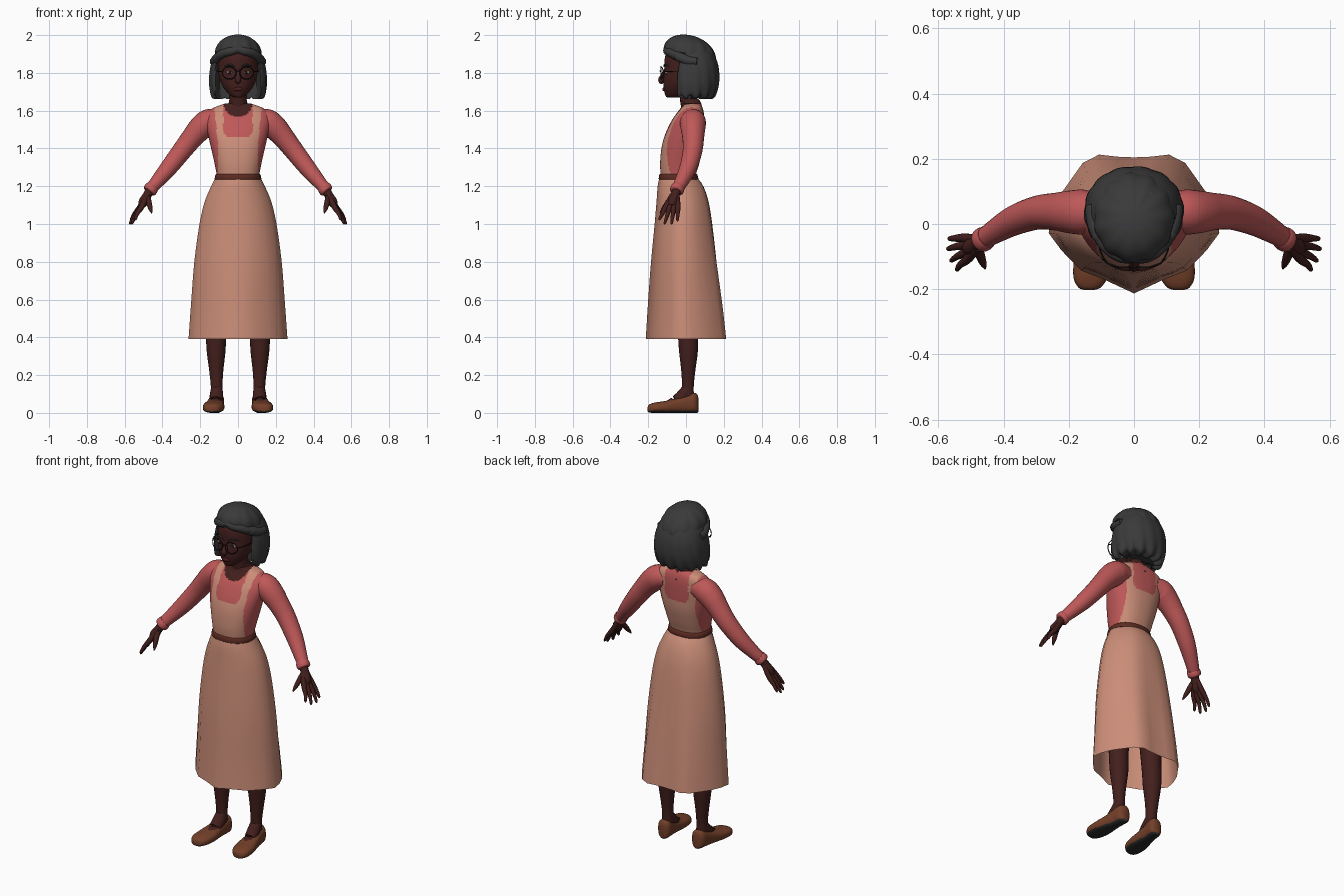
import bpy, bmesh, math
from mathutils import Vector

if "Cube" in bpy.data.objects:
    bpy.data.objects.remove(bpy.data.objects["Cube"])

COLOURS = {
    "skin": (.055, .014, .012), "hair": (.042, .042, .043), "shirt": (.52, .098, .098),
    "dress": (.6, .27, .19), "belt_leather": (.11, .024, .016), "shoe_leather": (.17, .05, .022),
    "sole_rubber": (.025, .023, .023), "frame_black": (.01, .008, .008),
    "eye": (.3, .25, .18), "lips": (.075, .012, .012)}
MAT = {}
for key, col in COLOURS.items():
    MAT[key] = bpy.data.materials.new(key)
    MAT[key].diffuse_color = (*col, 1)


def smooth(pts, n):
    """Catmull-Rom interpolation of stations, n steps per span."""
    out = []
    for i in range(len(pts) - 1):
        p = [pts[max(0, min(len(pts) - 1, i + k))] for k in (-1, 0, 1, 2)]
        for s in range(n):
            t = s / n
            out.append(tuple(.5 * (2 * b + (c - a) * t + (2 * a - 5 * b + 4 * c - d) * t * t
                                   + (3 * b - a - 3 * c + d) * t ** 3) for a, b, c, d in zip(*p)))
    return out + [tuple(pts[-1])]


def skin_rings(name, rings, mats, rule=None, mirror=False, caps=True, angle=60):
    """Join rings of points into one smooth object; rule(centre) gives the material slot."""
    bm = bmesh.new()
    vs = [[bm.verts.new(p) for p in r] for r in rings]
    n = len(vs[0])
    for a, b in zip(vs, vs[1:]):
        for i in range(n):
            bm.faces.new((a[i], a[(i + 1) % n], b[(i + 1) % n], b[i]))
    if caps:
        bm.faces.new(vs[0])
        bm.faces.new(vs[-1])
    bmesh.ops.recalc_face_normals(bm, faces=bm.faces)
    if rule:
        for f in bm.faces:
            f.material_index = rule(f.calc_center_median())
    me = bpy.data.meshes.new(name)
    bm.to_mesh(me)
    bm.free()
    me.shade_smooth()
    me.set_sharp_from_angle(angle=math.radians(angle))
    for m in mats:
        me.materials.append(MAT[m])
    ob = bpy.data.objects.new(name, me)
    bpy.context.collection.objects.link(ob)
    if mirror:
        ob.modifiers.new("mirror", "MIRROR").use_mirror_merge = False
    return ob


def sections(st, segs, n=2.0, steps=4):
    """Superellipse rings from stations (z, half width, front y, back y)."""
    rings = []
    for z, w, lo, hi in smooth(st, steps):
        ring = []
        for i in range(segs):
            a = 2 * math.pi * i / segs
            c, s = math.cos(a), math.sin(a)
            ring.append((w * math.copysign(abs(c) ** (2 / n), c),
                         (lo + hi) / 2 + (hi - lo) / 2 * math.copysign(abs(s) ** (2 / n), s), z))
        rings.append(ring)
    return rings


def tube(name, pts, mat, segs=16, steps=4, mirror=True):
    """Round tube through (x, y, z, radius) points."""
    path = smooth(pts, steps)
    rings = []
    for i, p in enumerate(path):
        t = (Vector(path[min(i + 1, len(path) - 1)][:3]) - Vector(path[max(i - 1, 0)][:3])).normalized()
        u = t.cross(Vector((0, 1, 0)) if abs(t.y) < .8 else Vector((0, 0, 1))).normalized()
        v = t.cross(u)
        rings.append([Vector(p[:3]) + p[3] * (u * math.cos(a) + v * math.sin(a))
                      for a in (2 * math.pi * k / segs for k in range(segs))])
    return skin_rings(name, rings, [mat], mirror=mirror)


def ball(name, c, r, mat, mirror=False):
    rings = []
    for j in range(1, 12):
        q = math.pi * j / 12
        rings.append([(c[0] + r[0] * math.sin(q) * math.cos(a), c[1] + r[1] * math.sin(q) * math.sin(a),
                       c[2] - r[2] * math.cos(q)) for a in (math.pi * k / 10 for k in range(20))])
    return skin_rings(name, rings, [mat], mirror=mirror)


# Torso: shirt with bib, straps and bare neckline
def torso_rule(c):
    x, z = abs(c.x), c.z
    if c.y < .03 and (x / .078) ** 2 + ((z - 1.645) / .078) ** 2 < 1:
        return 2
    edge = .106 + max(0, z - 1.42) * .1
    hole = z > 1.465 and x < .078 - .02 * max(0, 1 - (z - 1.465) / .02)
    return 1 if x < edge and not hole else 0


torso = [(1.215, .112, -.132, .055), (1.26, .113, -.134, .053), (1.32, .124, -.137, .07),
         (1.4, .142, -.13, .088), (1.47, .158, -.112, .094), (1.54, .172, -.08, .096),
         (1.585, .165, -.05, .094), (1.615, .13, -.028, .088), (1.637, .07, -.02, .078)]
skin_rings("torso", sections(torso, 128, 2.3, 7), ["shirt", "dress", "skin"], torso_rule)

# Belt
belt = [(1.236, .122, -.143, .064), (1.24, .124, -.145, .066), (1.262, .119, -.141, .06), (1.266, .115, -.138, .056)]
skin_rings("belt", sections(belt, 64, 2.2, 1), ["belt_leather"])

# Skirt: ellipse at the waist blending into a pleated hem outline
hem = [(0, -1), (.35, -.8), (.62, -.67), (.85, -.38), (1, -.13), (.96, .14), (.86, .43), (.6, .88), (.41, 1), (.2, .97), (0, .96)]
hem += [(-x, y) for x, y in hem[-2:0:-1]]
skirt = [(1.245, .12, -.141, .06), (1.2, .143, -.15, .092), (1.12, .177, -.156, .12), (1.0, .205, -.166, .141),
         (.8, .232, -.185, .166), (.6, .247, -.2, .19), (.39, .262, -.213, .213)]
rings = []
for z, w, lo, hi in smooth(skirt, 3):
    f = min(1, (1.245 - z) / .7)
    ring = []
    for p in hem:
        v = Vector(p)
        v = v.normalized().lerp(v, f)
        ring.append((w * v.x, (lo + hi) / 2 + (hi - lo) / 2 * v.y, z))
    rings.append(ring)
skin_rings("skirt", rings, ["dress"], caps=False)

# Neck and head
tube("neck", [(0, .03, 1.58, .066), (0, .026, 1.625, .056), (0, .014, 1.66, .046), (0, .01, 1.74, .048)], "skin", mirror=False)
head = [(1.67, .022, -.1, -.03), (1.678, .038, -.108, -.01), (1.7, .06, -.115, .03), (1.73, .082, -.119, .06),
        (1.77, .098, -.119, .09), (1.82, .106, -.115, .11), (1.88, .105, -.112, .11), (1.93, .088, -.09, .1), (1.97, .045, -.04, .06)]
skin_rings("head", sections(head, 40), ["skin"])

# Face details
tube("nose", [(0, -.108, 1.82, .008), (0, -.12, 1.79, .012), (0, -.13, 1.765, .017), (0, -.128, 1.752, .013), (0, -.12, 1.747, .004)], "skin", mirror=False)
ball("lips", (0, -.115, 1.714), (.025, .01, .011), "lips")
ball("eye", (.043, -.103, 1.803), (.019, .009, .009), "eye", True)
ball("pupil", (.043, -.109, 1.803), (.008, .005, .008), "frame_black", True)
tube("eyebrow", [(.016, -.117, 1.832, .002), (.04, -.113, 1.843, .005), (.072, -.092, 1.835, .002)], "hair", 8)

# Glasses
loop = [(.046 + .036 * math.cos(a), -.133 + .012 * max(0, math.cos(a)), 1.8 + .033 * math.sin(a), .0028)
        for a in (math.pi * k / 12 for k in range(25))]
tube("glasses_rim", loop, "frame_black", 6, 1)
tube("glasses_bridge", [(-.011, -.133, 1.806, .0025), (0, -.137, 1.81, .0025), (.011, -.133, 1.806, .0025)], "frame_black", 6, 3, False)
tube("glasses_temple", [(.082, -.121, 1.806, .0025), (.104, -.08, 1.808, .0025), (.112, .0, 1.81, .0025)], "frame_black", 6, 3)

# Hair: scalloped bob opened around the face
bob = [(1.96, .08, -.03, .11), (1.9, .123, -.075, .148), (1.84, .144, -.09, .171), (1.77, .152, -.1, .176),
       (1.715, .149, -.1, .166), (1.675, .136, -.09, .144), (1.672, .1, -.06, .1)]
rings = []
for ring in sections(bob, 120, 2.1, 4):
    new = []
    for i, (x, y, z) in enumerate(ring):
        a = 2 * math.pi * i / 120
        low = min(1, max(0, (1.9 - z) / .2))
        k = 1 + .035 * low * (abs(math.cos(7 * a + z * 5)) - .5)
        front = -.045 + .075 * min(1, max(0, (.118 - abs(x)) / .02))
        new.append((x * k, max(.03 + (y - .03) * k, front), z + .01 * low ** 3 * math.cos(14 * a)))
    rings.append(new)
skin_rings("hair_bob", rings, ["hair"])

# Hair: crown dome and the rolled fringe
rings = []
for j in range(13):
    q = math.pi / 2 * j / 12.3
    rings.append([((.123 * math.cos(q) * (1 + .02 * math.cos(11 * a))) * math.cos(a),
                   .02 + .137 * math.cos(q) * (1 + .02 * math.cos(11 * a)) * math.sin(a),
                   1.9 - .025 * math.cos(q) * math.sin(a) + .1 * math.sin(q))
                  for a in (math.pi * k / 44 for k in range(88))])
skin_rings("hair_crown", rings, ["hair"])
tube("hair_roll", [(0, -.098, 1.925, .02), (.035, -.097, 1.915, .023), (.072, -.075, 1.905, .024),
                   (.102, -.035, 1.885, .026), (.12, .01, 1.865, .026), (.13, .06, 1.86, .02)], "hair")

# Sleeves and cuffs
tube("sleeve", [(.09, .04, 1.55, .05), (.15, .037, 1.542, .068), (.195, .037, 1.51, .066), (.24, .038, 1.46, .058),
                (.295, .035, 1.39, .052), (.365, .012, 1.3, .046), (.425, -.022, 1.228, .037), (.462, -.046, 1.185, .031)], "shirt", 24)
tube("cuff", [(.452, -.04, 1.197, .034), (.458, -.044, 1.19, .037), (.468, -.05, 1.176, .037), (.472, -.052, 1.171, .031)], "shirt", 24, 2)

# Hands
tube("palm", [(.462, -.046, 1.185, .024), (.482, -.059, 1.15, .023), (.5, -.07, 1.118, .026), (.512, -.075, 1.095, .018)], "skin")
tips = [(.566, -.045, 1.015), (.57, -.076, 1.0), (.56, -.112, 1.0), (.543, -.14, 1.02)]
for i, (x, y, z) in enumerate(tips):
    k = Vector((.518 - .003 * i, -.043 - .021 * i, 1.092))
    m = k.lerp(Vector((x, y, z)), .55) + Vector((.005, 0, .003))
    tube("finger", [(.48, -.048 - .008 * i, 1.155, .014), (*k, .0145), (*m, .0105), (x, y, z + .006, .007), (x, y, z, .002)], "skin", 10, 3)
tube("thumb", [(.48, -.065, 1.15, .016), (.472, -.095, 1.115, .015), (.463, -.12, 1.08, .011), (.457, -.137, 1.058, .003)], "skin", 10, 3)

# Legs and feet
tube("leg", [(.1, .005, .85, .075), (.11, .005, .6, .06), (.116, .01, .42, .053), (.116, .013, .33, .05),
             (.115, .012, .22, .037), (.113, .01, .14, .031), (.113, .01, .07, .033)], "skin", 24)
tube("foot", [(.113, .01, .13, .03), (.114, -.015, .09, .036), (.117, -.06, .052, .033), (.12, -.1, .035, .028)], "skin")

# Shoes: stations along y (y, half width, bottom, top)
shoe = [(-.203, .012, .008, .03), (-.195, .034, .002, .044), (-.165, .052, 0, .055), (-.11, .056, 0, .063),
        (-.05, .047, 0, .078), (0, .041, 0, .095), (.04, .04, 0, .106), (.058, .03, 0, .1), (.065, .014, .006, .08)]
rings = [[(.122 - .1 * (y + .05) + x, y, h) for x, h, y in r] for r in sections(shoe, 48, 2.5, 4)]
skin_rings("shoe", rings, ["shoe_leather", "sole_rubber"], lambda c: 1 if c.z < .012 else 0, mirror=True)

for m in bpy.data.materials:
    if m.users and not m.is_grease_pencil:
        m.use_nodes = True
        m.node_tree.nodes["Principled BSDF"].inputs["Base Color"].default_value = m.diffuse_color
